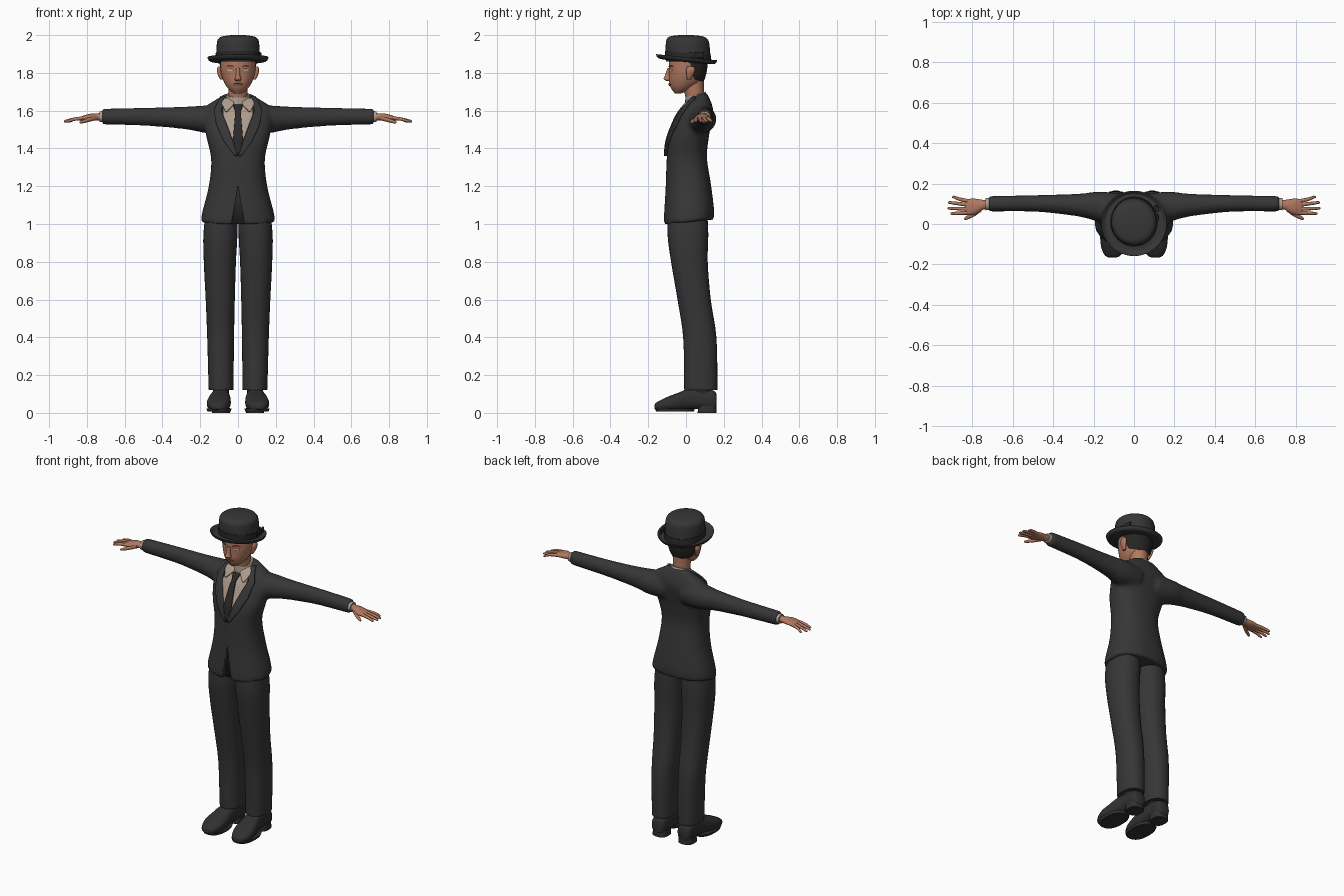
import bpy, bmesh, math
from mathutils import Vector
from mathutils.bvhtree import BVHTree

cube = bpy.data.objects.get("Cube")
if cube:
    bpy.data.objects.remove(cube)


def material(name, r, g, b):
    m = bpy.data.materials.new(name)
    m.use_nodes = True
    m.diffuse_color = (r, g, b, 1)
    m.node_tree.nodes["Principled BSDF"].inputs["Base Color"].default_value = (r, g, b, 1)
    return m


SUIT = material("charcoal cloth", .037, .037, .037)
DARK = material("black ribbon", .022, .022, .023)
SKIN = material("skin", .44, .19, .115)
LIP = material("lip", .3, .1, .07)
SHIRT = material("beige shirt", .42, .33, .27)
HAIR = material("dark hair", .02, .018, .017)
EYE = material("pale eye", .5, .48, .46)
SHOE = material("shoe leather", .03, .03, .03)


def smooth_step(a, b, c, d, t):
    """Curve through b and c, so that few sections make a smooth loft."""
    return b + .5 * t * (c - a + t * (2*a - 5*b + 4*c - d + t * (3*(b - c) + d - a)))


def loft(bm, secs, axis="z", n=24, p=2, steps=4, shear=0, side=1):
    """Skin superellipse sections (position, centre 1, centre 2, radius 1, radius 2)."""
    last = len(secs) - 1
    dense = []
    for i in range(last):
        quad = [secs[max(0, i-1)], secs[i], secs[i+1], secs[min(last, i+2)]]
        dense += [[smooth_step(*v, s / steps) for v in zip(*quad)] for s in range(steps)]
    dense.append(secs[-1])
    rings = []
    for t, c1, c2, r1, r2 in dense:
        ring = []
        for k in range(n):
            a = math.tau * k / n
            c, s = math.cos(a), math.sin(a)
            u = c1 + r1 * math.copysign(abs(c) ** (2 / p), c)
            v = c2 + r2 * math.copysign(abs(s) ** (2 / p), s)
            w = t + shear * (v - c2)
            x, y, z = {"x": (w, u, v), "y": (u, w, v), "z": (u, v, w)}[axis]
            ring.append(bm.verts.new((x * side, y, z)))
        rings.append(ring)
    for a, b in zip(rings, rings[1:]):
        for k in range(n):
            bm.faces.new((a[k], a[(k+1) % n], b[(k+1) % n], b[k]))
    bm.faces.new(rings[0])
    bm.faces.new(rings[-1])


def finish(bm, name, mat):
    bmesh.ops.recalc_face_normals(bm, faces=bm.faces)
    for f in bm.faces:
        f.smooth = True
    for e in bm.edges:
        e.smooth = e.calc_face_angle(0) < .75
    me = bpy.data.meshes.new(name)
    bm.to_mesh(me)
    bm.free()
    me.materials.append(mat)
    ob = bpy.data.objects.new(name, me)
    bpy.context.collection.objects.link(ob)
    return ob


def part(name, mat, secs, **kw):
    bm = bmesh.new()
    loft(bm, secs, **kw)
    return finish(bm, name, mat)


def apply_modifiers(ob):
    dg = bpy.context.evaluated_depsgraph_get()
    me = bpy.data.meshes.new_from_object(ob.evaluated_get(dg))
    ob.modifiers.clear()
    ob.data = me


def patch(name, mat, target, rows, lift, thick, side=1, steps=6, cols=8):
    """Lay a thin plate on the front of target; rows are (z, x start, x end)."""
    tree = BVHTree.FromPolygons([v.co for v in target.data.vertices],
                                [f.vertices for f in target.data.polygons])
    dense = [[a + (b - a) * s / steps for a, b in zip(r, q)]
             for r, q in zip(rows, rows[1:]) for s in range(steps)] + [rows[-1]]
    bm = bmesh.new()
    grid, y = [], 0
    for z, x0, x1 in dense:
        line = []
        for k in range(cols + 1):
            x = side * (x0 + (x1 - x0) * k / cols)
            hit = tree.ray_cast(Vector((x, -1, z)), Vector((0, 1, 0)))[0]
            y = hit.y if hit else y
            line.append(bm.verts.new((x, y - lift, z)))
        grid.append(line)
    for a, b in zip(grid, grid[1:]):
        for k in range(cols):
            bm.faces.new((a[k], a[k+1], b[k+1], b[k]))
    ob = finish(bm, name, mat)
    mod = ob.modifiers.new("thickness", "SOLIDIFY")
    mod.thickness, mod.offset = thick, 0
    return ob


# Jacket: torso and sleeves fused into one smooth cloth form
bm = bmesh.new()
loft(bm, [(1.01, 0, .015, .197, .132), (1.06, 0, .016, .19, .133), (1.2, 0, .012, .155, .12),
          (1.34, 0, .004, .142, .107), (1.45, 0, .014, .165, .107), (1.53, 0, .036, .18, .1),
          (1.59, 0, .054, .18, .09), (1.63, 0, .066, .16, .07), (1.66, 0, .074, .115, .05),
          (1.69, 0, .084, .07, .03)], n=40, p=2.3, shear=.1)
SLEEVE = [(.06, .08, 1.555, .07, .075), (.17, .086, 1.555, .075, .073), (.25, .092, 1.56, .06, .063),
          (.35, .097, 1.564, .05, .055), (.5, .102, 1.568, .041, .048), (.72, .1, 1.569, .039, .042)]
for side in (1, -1):
    loft(bm, SLEEVE, axis="x", side=side)
jacket = finish(bm, "jacket", SUIT)
mod = jacket.modifiers.new("fuse", "REMESH")
mod.mode, mod.voxel_size, mod.use_smooth_shade = "VOXEL", .011, True
mod = jacket.modifiers.new("relax", "SMOOTH")
mod.factor, mod.iterations = .5, 6
# Opening between the two front tails
bm = bmesh.new()
tri = [(0, 1.2), (-.045, .94), (.045, .94)]
front, back = [[bm.verts.new((x, y, z)) for x, z in tri] for y in (-.3, -.085)]
bm.faces.new(front)
bm.faces.new(back)
for k in range(3):
    j = (k + 1) % 3
    bm.faces.new((front[k], front[j], back[j], back[k]))
cutter = finish(bm, "tail_cutter", SUIT)
cutter.hide_render = True
mod = jacket.modifiers.new("tail opening", "BOOLEAN")
mod.operation, mod.object = "DIFFERENCE", cutter
apply_modifiers(jacket)
bpy.data.objects.remove(cutter)

# Shirt front, tie, lapels
patch("shirt_front", SHIRT, jacket, [(1.665, -.075, .075), (1.58, -.08, .08), (1.38, -.003, .003)],
      .005, .006, cols=16)
patch("tie", DARK, jacket, [(1.63, -.026, .026), (1.595, -.014, .014), (1.45, -.026, .026),
                            (1.37, -.008, .008)], .013, .008)
for side, label in ((1, "left"), (-1, "right")):
    patch(label + "_lapel", SUIT, jacket,
          [(1.67, .068, .09), (1.6, .088, .125), (1.52, .058, .112), (1.44, .028, .075),
           (1.36, 0, .018)], .008, .016, side)
    patch(label + "_collar_flap", SHIRT, jacket,
          [(1.665, .03, .075), (1.635, .02, .086), (1.595, .058, .066)], .014, .008, side)
part("shirt_collar", SHIRT, [(1.62, 0, .054, .078, .062), (1.66, 0, .053, .067, .058),
                             (1.685, 0, .05, .06, .053)], shear=.3)

# Neck and head
part("neck", SKIN, [(1.62, 0, .055, .053, .05), (1.68, 0, .045, .05, .05), (1.77, 0, .035, .055, .06)])
HEAD = [(1.692, 0, -.042, .02, .018), (1.7, 0, -.034, .034, .032), (1.72, 0, -.02, .055, .06),
        (1.75, 0, -.004, .074, .085), (1.79, 0, .004, .088, .094), (1.83, 0, .007, .093, .098),
        (1.88, 0, .01, .094, .1)]
head = part("head", SKIN, HEAD, n=40)
part("nose", SKIN, [(1.757, 0, -.09, .012, .012), (1.768, 0, -.097, .018, .022),
                    (1.785, 0, -.094, .012, .018), (1.825, 0, -.086, .01, .012)], n=16)
patch("mouth", LIP, head, [(1.745, -.016, .016), (1.739, -.028, .028), (1.731, -.014, .014)], .002, .006)
for side, label in ((1, "left"), (-1, "right")):
    patch(label + "_eye", EYE, head, [(1.822, .03, .046), (1.816, .022, .058), (1.81, .03, .05)],
          .001, .004, side)
    patch(label + "_eyebrow", LIP, head, [(1.838, .03, .055), (1.831, .02, .064)], .002, .006, side)
    part(label + "_ear", SKIN, [(1.765, .086, .015, .008, .01), (1.785, .094, .02, .011, .017),
                                (1.815, .1, .025, .012, .024), (1.835, .098, .025, .008, .016)],
         n=16, side=side)

# Hair covers the back of the head
bm = bmesh.new()
loft(bm, [(z, x, y + .003, rx + .004, ry + .005) for z, x, y, rx, ry in HEAD], n=40)
for point, normal in (((0, .035, 1.8), (0, -1, -.25)), ((0, .08, 1.755), (0, -.3, -1))):
    bmesh.ops.bisect_plane(bm, geom=bm.verts[:] + bm.edges[:] + bm.faces[:],
                           plane_co=point, plane_no=normal, clear_outer=True)
finish(bm, "hair", HAIR)

# Hat: crown, ribbon, rolled brim, bow on the left
part("hat_crown", SUIT, [(1.86, 0, .012, .113, .119), (1.91, 0, .01, .114, .118),
                         (1.955, 0, .008, .112, .115), (1.978, 0, .006, .106, .108),
                         (1.993, 0, .003, .085, .088), (2, 0, 0, .035, .035)], n=40)
part("hat_ribbon", DARK, [(1.868, 0, .012, .117, .123), (1.905, 0, .01, .118, .122)], n=40, shear=-.1)
part("hat_brim", SUIT, [(1.872, 0, .006, .11, .115), (1.868, 0, .004, .14, .142),
                        (1.882, 0, .003, .157, .157), (1.88, 0, .003, .162, .161),
                        (1.862, 0, .003, .148, .148), (1.857, 0, .006, .1, .105)],
     n=48, shear=-.1)
for y in (.035, .077):
    part("ribbon_bow_loop", DARK, [(y - .018, .117, 1.892, .007, .018), (y, .113, 1.892, .011, .013),
                                   (y + .018, .108, 1.892, .007, .018)], axis="y", n=12, p=3)

FINGERS = {"index": (.056, .908, .052), "middle": (.074, .922, .078),
           "ring": (.093, .92, .106), "little": (.111, .9, .133)}
for side, label in ((1, "left"), (-1, "right")):
    # Cuff, palm, fingers, thumb
    part(label + "_cuff", SHIRT, [(.7, .1, 1.569, .031, .031), (.734, .098, 1.568, .03, .028)],
         axis="x", side=side)
    part(label + "_palm", SKIN, [(.71, .098, 1.568, .022, .02), (.745, .095, 1.567, .024, .019),
                                 (.785, .087, 1.565, .038, .018), (.82, .084, 1.56, .04, .013),
                                 (.836, .084, 1.557, .034, .008)], axis="x", side=side)
    for finger, (y, tip, ty) in FINGERS.items():
        part(f"{label}_{finger}_finger", SKIN,
             [(.805, y, 1.561, .01, .01), (.86, (y + ty) / 2, 1.556, .009, .009),
              (tip - .01, ty, 1.545, .007, .007), (tip, ty, 1.542, .003, .003)],
             axis="x", n=12, side=side)
    part(label + "_thumb", SKIN, [(.755, .078, 1.562, .016, .013), (.795, .048, 1.55, .013, .011),
                                  (.83, .03, 1.54, .009, .008), (.84, .026, 1.538, .003, .003)],
         axis="x", n=12, side=side)
    # Trouser leg
    part(label + "_trouser_leg", SUIT,
         [(.122, .09, .078, .064, .086), (.15, .09, .078, .066, .088), (.4, .092, .073, .071, .088),
          (.6, .094, .043, .077, .088), (.8, .096, .018, .085, .097), (.95, .093, .01, .09, .108),
          (1.1, .085, .01, .08, .1)], n=32, p=2.2, side=side)
    # Shoe: upper, sole, heel, ankle
    part(label + "_shoe", SHOE,
         [(-.166, .106, .032, .018, .012), (-.152, .105, .036, .042, .022), (-.1, .103, .048, .062, .036),
          (-.04, .098, .06, .06, .047), (.01, .094, .072, .052, .054), (.08, .09, .075, .046, .055),
          (.145, .09, .068, .044, .05), (.162, .09, .062, .03, .036)], axis="y", p=2.6, side=side)
    part(label + "_sole", SHOE, [(.008, .1, -.058, .062, .1), (.024, .101, -.058, .067, .106)],
         p=2.4, steps=1, side=side)
    part(label + "_heel", SHOE, [(0, .09, .112, .047, .05), (.04, .09, .112, .046, .049)],
         p=2.8, steps=1, side=side)
    part(label + "_sock", HAIR, [(.08, .09, .085, .042, .052), (.16, .09, .08, .044, .055)], side=side)
